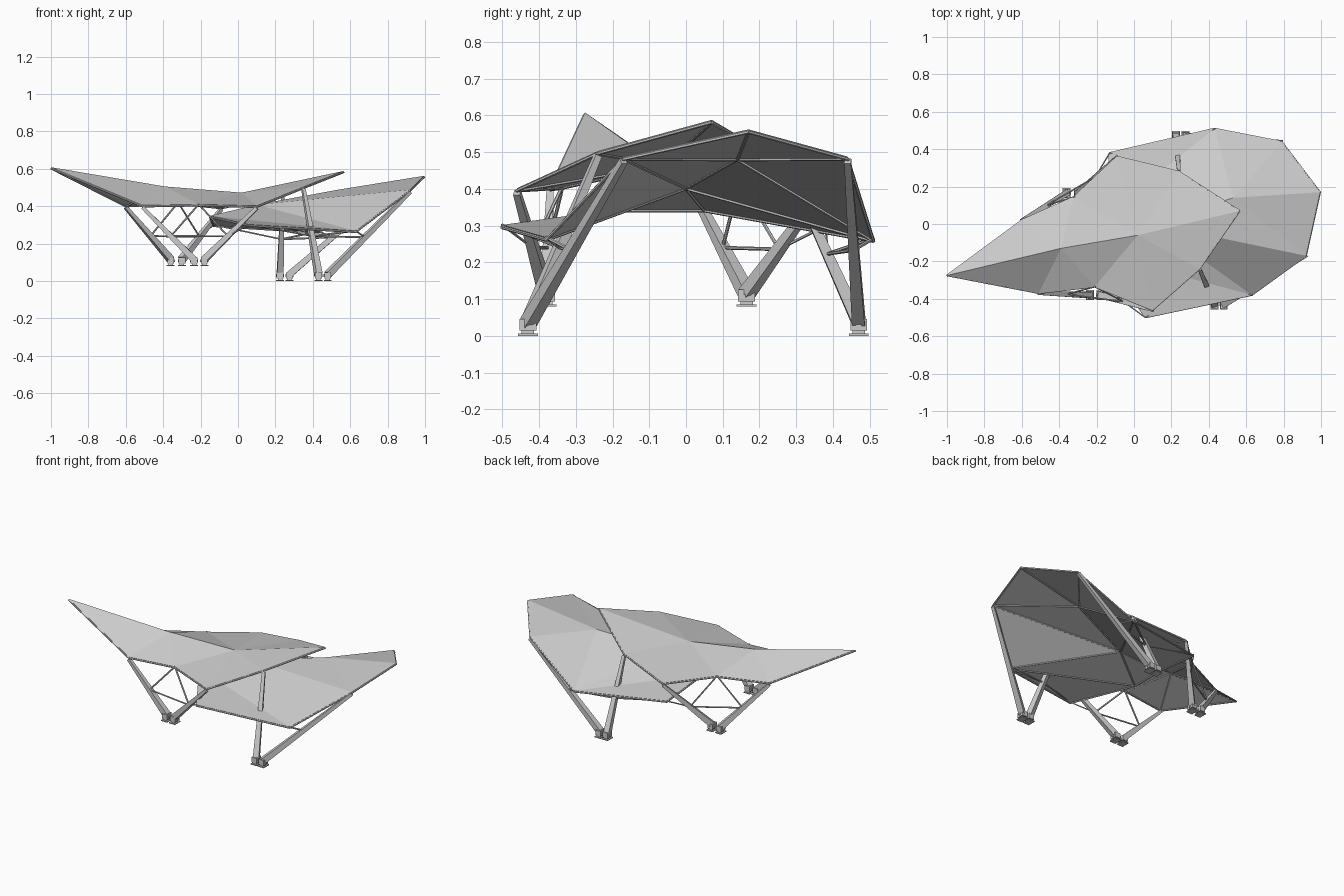
import bpy, bmesh
from mathutils import Vector, Matrix

if "Cube" in bpy.data.objects:
    bpy.data.objects.remove(bpy.data.objects["Cube"])

grey = bpy.data.materials.new("light_grey")
grey.diffuse_color = (0.6, 0.6, 0.6, 1)
grey.use_nodes = True
grey.node_tree.nodes["Principled BSDF"].inputs["Base Color"].default_value = grey.diffuse_color


def finish(bm, name):
    bmesh.ops.recalc_face_normals(bm, faces=bm.faces[:])
    me = bpy.data.meshes.new(name)
    bm.to_mesh(me)
    bm.free()
    me.materials.append(grey)
    ob = bpy.data.objects.new(name, me)
    bpy.context.collection.objects.link(ob)
    return ob


def beam(bm, a, b, r0, r1=None, sides=6):
    """Straight tapered bar from a to b."""
    a, b = Vector(a), Vector(b)
    d = b - a
    rot = d.to_track_quat('Z', 'Y').to_matrix().to_4x4()
    if sides == 4:
        rot = rot @ Matrix.Rotation(0.7854, 4, 'Z')
    bmesh.ops.create_cone(bm, cap_ends=True, segments=sides, radius1=r0,
                          radius2=r0 if r1 is None else r1, depth=d.length,
                          matrix=Matrix.Translation((a + b) / 2) @ rot)


def box(bm, c, s):
    bmesh.ops.create_cube(bm, size=1, matrix=Matrix.Translation(c) @ Matrix.Diagonal((*s, 1)))


def canopy(name, pts, faces):
    """Folded thin roof with a tube frame under every fold and rim."""
    bm = bmesh.new()
    vs = [bm.verts.new(p) for p in pts]
    for f in faces:
        bm.faces.new([vs[i] for i in f])
    frame = bmesh.new()
    down = Vector((0, 0, -0.007))
    for e in bm.edges:
        beam(frame, e.verts[0].co + down, e.verts[1].co + down, 0.005)
    bmesh.ops.recalc_face_normals(bm, faces=bm.faces[:])
    if sum(f.normal.z for f in bm.faces) < 0:
        bmesh.ops.reverse_faces(bm, faces=bm.faces[:])
    ob = finish_open(bm, name)
    mod = ob.modifiers.new("thickness", 'SOLIDIFY')
    mod.thickness = 0.006
    mod.offset = -1
    finish(frame, name + "_frame")


def finish_open(bm, name):
    me = bpy.data.meshes.new(name)
    bm.to_mesh(me)
    bm.free()
    me.materials.append(grey)
    ob = bpy.data.objects.new(name, me)
    bpy.context.collection.objects.link(ob)
    return ob


# Upper canopy: rim points, then ridge and apex
A = [(-1, -.275, .608), (-.6, .02, .405), (-.32, .145, .42), (-.09, .36, .395),
     (.24, .28, .465), (.565, .07, .588), (.35, -.24, .503), (.1, -.46, .402),
     (-.21, -.335, .41), (-.51, -.37, .405), (-.39, -.13, .505), (.02, -.06, .472)]
canopy("upper_canopy", A,
       [(0, 1, 10), (0, 10, 9), (1, 2, 10), (2, 11, 10), (8, 10, 11), (8, 9, 10)]
       + [(i, i + 1, 11) for i in range(2, 8)])

# Lower canopy: rim points, then two inner hubs
B = [(-.13, .38, .30), (.43, .51, .265), (.79, .44, .488), (.995, .17, .562),
     (.92, -.17, .488), (.63, -.38, .268), (.06, -.5, .302), (-.15, -.17, .348),
     (-.15, .05, .348), (.53, .14, .487), (.1, 0, .408)]
canopy("lower_canopy", B,
       [(0, 1, 8), (1, 10, 8), (1, 9, 10), (1, 2, 9), (2, 3, 9), (3, 4, 9),
        (4, 10, 9), (4, 5, 10), (5, 7, 10), (5, 6, 7), (7, 8, 10)])

# Leg pairs: feet positions, heads on the rims, rim points held by braces
groups = {
    "back_left": (((-.36, .165, .08), A[1]), ((-.30, .165, .08), A[3]), (A[2],)),
    "front_left": (((-.235, -.38, .08), A[9]), ((-.18, -.38, .08), A[7]), (A[8],)),
    "front_right": (((.43, -.43, 0), A[6]), ((.48, -.43, 0), B[4]), (B[5],)),
    "back_right": (((.225, .47, 0), A[4]), ((.275, .47, 0), B[2]), (B[1],)),
}
mids = {}
for name, (leg1, leg2, ties) in groups.items():
    legs, feet, braces = bmesh.new(), bmesh.new(), bmesh.new()
    mid = []
    for foot, head in (leg1, leg2):
        f = Vector(foot)
        h = Vector(head) + Vector((0, 0, -.012))
        base = f + Vector((0, 0, .035))
        # tapered column
        beam(legs, base, h, .025, .013, 4)
        # shoe, pin and ground plate
        box(feet, f + Vector((0, 0, .03)), (.036, .046, .032))
        box(feet, f + Vector((0, 0, .011)), (.024, .034, .012))
        box(feet, f + Vector((0, 0, .003)), (.042, .054, .006))
        beam(feet, f + Vector((-.022, 0, .028)), f + Vector((.022, 0, .028)), .008, None, 8)
        mid.append(base.lerp(h, .45))
    # crossbar and struts up to the rim
    beam(braces, mid[0], mid[1], .005)
    for t in ties:
        for m in mid:
            beam(braces, m, t, .005)
    mids[name] = mid
    finish(legs, name + "_legs")
    finish(feet, name + "_feet")
    finish(braces, name + "_braces")

# Long ties between the leg pairs and the lower canopy
ties = bmesh.new()
for left, right, tip in (("front_left", "front_right", B[6]), ("back_left", "back_right", B[0])):
    beam(ties, mids[left][1], tip, .004)
    beam(ties, mids[right][0], tip, .004)
finish(ties, "long_ties")
